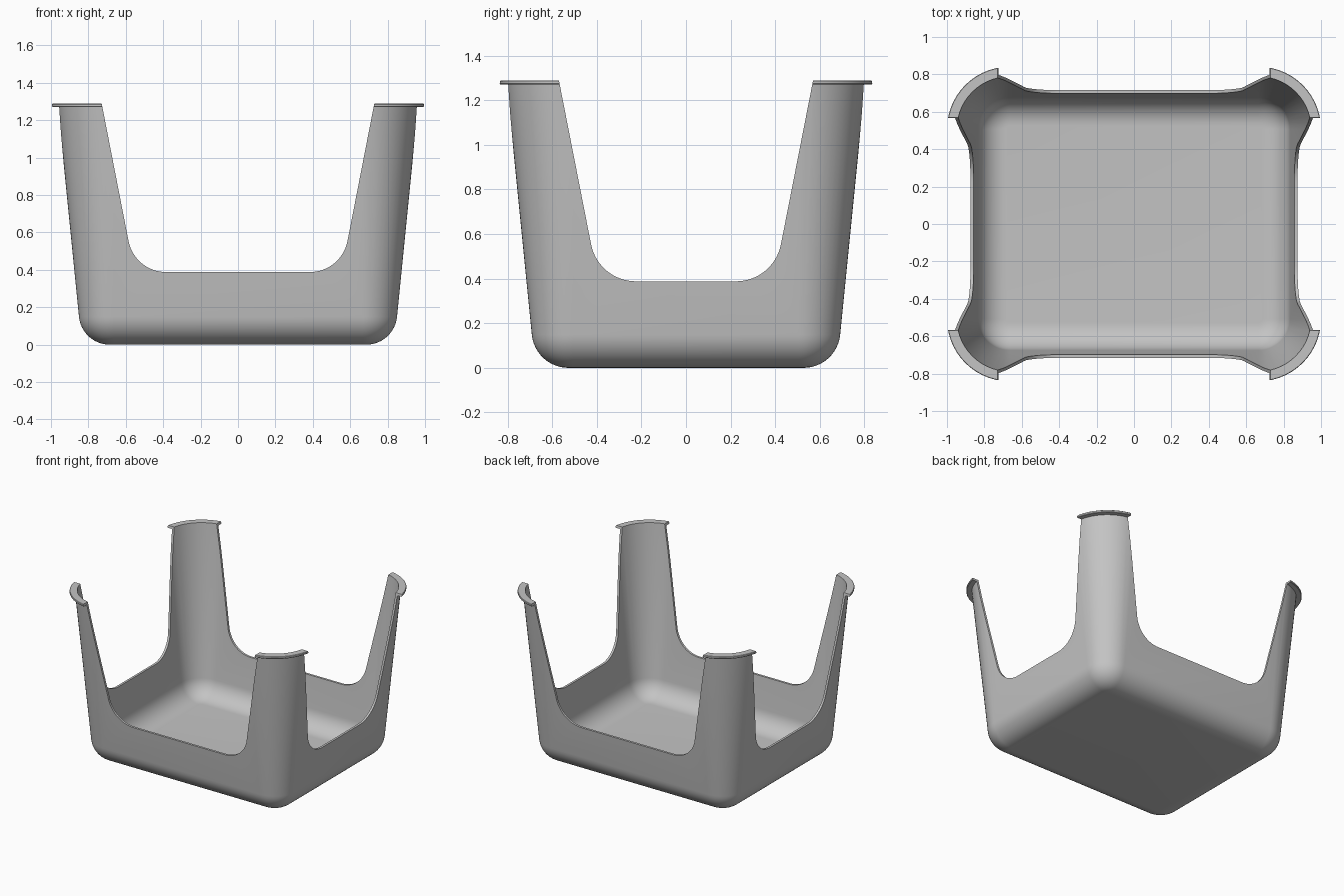
import bpy, bmesh, math

if "Cube" in bpy.data.objects:
    bpy.data.objects.remove(bpy.data.objects["Cube"])

CX, CY, R0 = 0.686, 0.527, 0.02      # fillet centre lines and plan corner radius there
R, T = 0.165, 0.017                  # bottom fillet radius, wall thickness
TOP, RIM = 1.288, 0.018              # overall height, rim thickness
DRAFT = math.atan(0.1)               # wall draft angle

grey = bpy.data.materials.new("grey plastic")
grey.diffuse_color = (0.55, 0.55, 0.55, 1)
grey.use_nodes = True
grey.node_tree.nodes["Principled BSDF"].inputs["Base Color"].default_value = grey.diffuse_color


def ring(bm, offset, z, n=14):
    """Rounded rectangle loop at an offset from the fillet centre lines."""
    rad, verts = R0 + offset, []
    for q, (sx, sy) in enumerate([(1, 1), (-1, 1), (-1, -1), (1, -1)]):
        for i in range(n + 1):
            a = math.pi / 2 * (q + i / n)
            verts.append(bm.verts.new((sx * (CX - R0) + rad * math.cos(a),
                                       sy * (CY - R0) + rad * math.sin(a), z)))
    return verts


def wall_profile(r, z_end):
    """Bottom fillet followed by the drafted wall: (offset, z) pairs."""
    steps, end = 12, math.pi / 2 - DRAFT
    pts = [(r * math.sin(end * i / steps), R - r * math.cos(end * i / steps))
           for i in range(steps + 1)]
    o, z = pts[-1]
    pts.append((o + (z_end - z) * math.tan(DRAFT), z_end))
    return pts


# Tub: outer wall, rim flange, inner wall, closed into one solid
outer = wall_profile(R, TOP - RIM)
inner = wall_profile(R - T, TOP)
rim_out = 1.0 - CX
profile = outer + [(rim_out - 0.003, TOP - RIM), (rim_out, TOP - RIM + 0.004),
                   (rim_out, TOP - 0.003), (rim_out - 0.003, TOP)] + inner[::-1]
bm = bmesh.new()
rings = [ring(bm, o, z) for o, z in profile]
for a, b in zip(rings, rings[1:]):
    for i in range(len(a)):
        j = (i + 1) % len(a)
        bm.faces.new((a[i], a[j], b[j], b[i]))
bm.faces.new(rings[0])
bm.faces.new(rings[-1])
bmesh.ops.recalc_face_normals(bm, faces=bm.faces)
mesh = bpy.data.meshes.new("four_post_tub")
bm.to_mesh(mesh)
bm.free()
tub = bpy.data.objects.new("four_post_tub", mesh)
bpy.context.collection.objects.link(tub)
mesh.materials.append(grey)


def opening_cutter(name, low, high, along_y):
    """Flared opening with rounded lower corners, pushed through both walls."""
    z0, z1, zc, rad = 0.388, 1.28, 1.5, 0.205
    slope = (high - low) / (z1 - z0)
    turn = math.pi / 2 - math.atan(slope)
    cx = low - rad * math.tan(turn / 2)
    half = [(cx + rad * math.sin(turn * i / 16), z0 + rad - rad * math.cos(turn * i / 16))
            for i in range(17)]
    half.append((low + slope * (zc - z0), zc))
    outline = half + [(-u, z) for u, z in half[::-1]]
    cb = bmesh.new()
    vs = [cb.verts.new((u, -1.5, z) if along_y else (-1.5, u, z)) for u, z in outline]
    f = cb.faces.new(vs)
    ext = bmesh.ops.extrude_face_region(cb, geom=[f])
    move = (0, 3, 0) if along_y else (3, 0, 0)
    bmesh.ops.translate(cb, vec=move,
                        verts=[v for v in ext["geom"] if isinstance(v, bmesh.types.BMVert)])
    bmesh.ops.recalc_face_normals(cb, faces=cb.faces)
    me = bpy.data.meshes.new(name)
    cb.to_mesh(me)
    cb.free()
    me.materials.append(grey)
    ob = bpy.data.objects.new(name, me)
    bpy.context.collection.objects.link(ob)
    ob.hide_render = True
    return ob


# Front/back and left/right openings leave the four corner posts
cutters = [opening_cutter("front_opening_cutter", 0.553, 0.727, True),
           opening_cutter("side_opening_cutter", 0.393, 0.568, False)]
bpy.context.view_layer.objects.active = tub
tub.select_set(True)
for c in cutters:
    mod = tub.modifiers.new("opening", 'BOOLEAN')
    mod.operation, mod.solver, mod.object = 'DIFFERENCE', 'EXACT', c
    bpy.ops.object.modifier_apply(modifier=mod.name)
for c in cutters:
    bpy.data.objects.remove(c)
bpy.ops.object.shade_smooth_by_angle(angle=math.radians(35))
